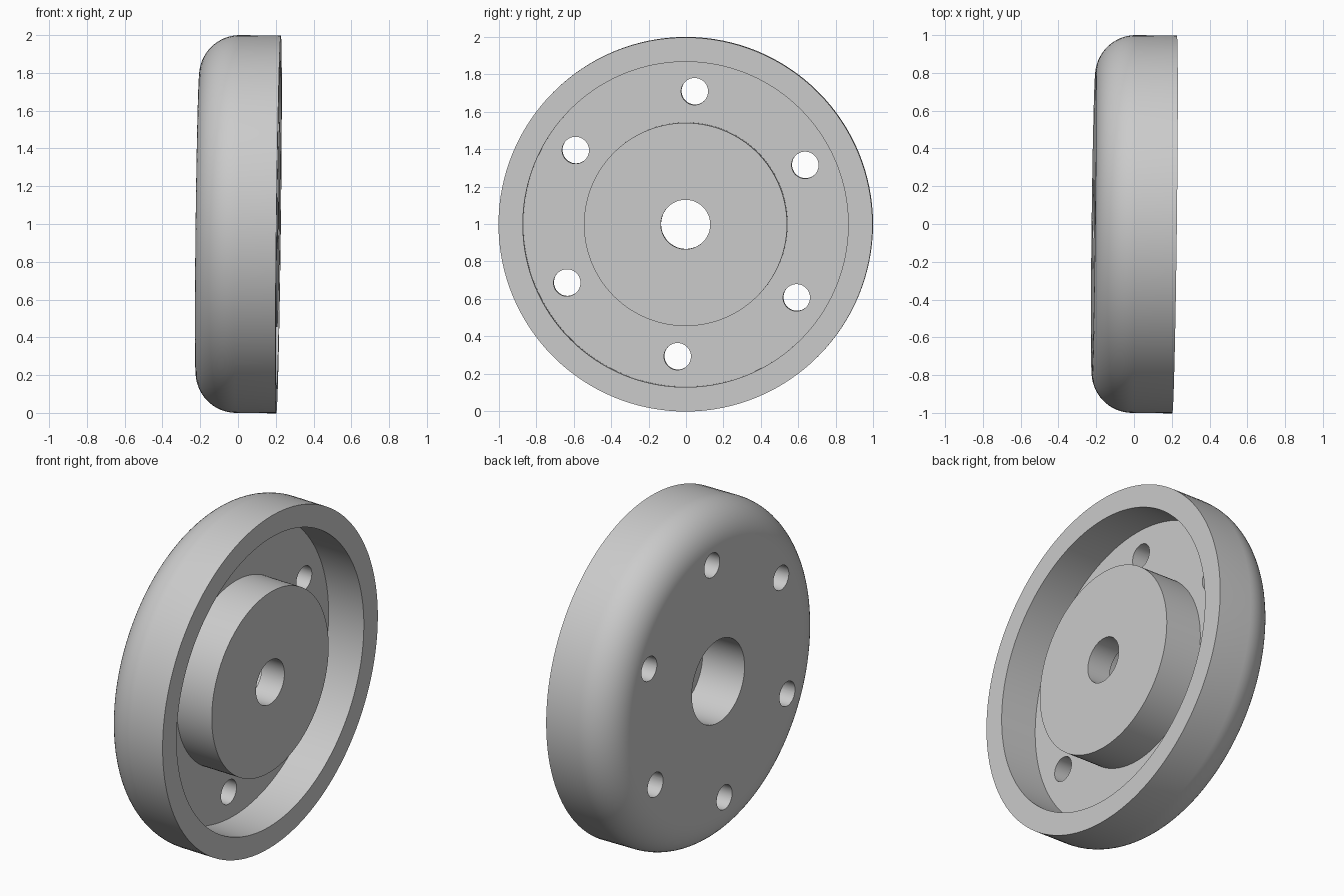
import bpy, bmesh, math
from mathutils import Matrix, Vector

cube = bpy.data.objects.get("Cube")
if cube:
    bpy.data.objects.remove(cube, do_unlink=True)

HALF = 0.215          # half the thickness along the axle
FILLET = 0.215        # rounding of the back rim
GROOVE = 0.235        # depth of the ring groove
COUNTERBORE = 0.28    # depth of the wide bore behind
SEGMENTS = 128


def make_object(name, bm):
    bmesh.ops.recalc_face_normals(bm, faces=bm.faces[:])
    mesh = bpy.data.meshes.new(name)
    bm.to_mesh(mesh)
    bm.free()
    obj = bpy.data.objects.new(name, mesh)
    bpy.context.collection.objects.link(obj)
    return obj


steel = bpy.data.materials.new("plain grey")
steel.use_nodes = True
grey = (0.6, 0.6, 0.6, 1)
steel.diffuse_color = grey
steel.node_tree.nodes["Principled BSDF"].inputs["Base Color"].default_value = grey

# Wheel cross-section as (position along axle, radius), a closed loop
profile = [(-HALF + COUNTERBORE, 0.132), (HALF, 0.132), (HALF, 0.543),
           (HALF - GROOVE, 0.543), (HALF - GROOVE, 0.87), (HALF, 0.87), (HALF, 1)]
for i in range(17):
    a = math.pi / 2 * i / 16
    profile.append((-HALF + FILLET * (1 - math.sin(a)),
                    1 - FILLET + FILLET * math.cos(a)))
profile += [(-HALF, 0.245), (-HALF + COUNTERBORE, 0.245)]

# Wheel body turned around the x axis
bm = bmesh.new()
verts = [bm.verts.new((x, 0, r)) for x, r in profile]
edges = [bm.edges.new((v, verts[i - 1])) for i, v in enumerate(verts)]
bmesh.ops.spin(bm, geom=verts + edges, cent=(0, 0, 0), axis=(1, 0, 0),
               angle=2 * math.pi, steps=SEGMENTS)
bmesh.ops.remove_doubles(bm, verts=bm.verts[:], dist=1e-4)
wheel = make_object("wheel_disc", bm)
wheel.data.materials.append(steel)

# Ring of six bolt holes
bm = bmesh.new()
for i in range(6):
    a = math.radians(86.3 + 60 * i)
    spot = Vector((0, 0.71 * math.cos(a), 0.71 * math.sin(a)))
    bmesh.ops.create_cone(bm, cap_ends=True, segments=48, radius1=0.072,
                          radius2=0.072, depth=1,
                          matrix=Matrix.Translation(spot) @ Matrix.Rotation(math.pi / 2, 4, 'Y'))
cutter = make_object("bolt_hole_cutter", bm)
cutter.data.materials.append(steel)
cutter.hide_render = True

cut = wheel.modifiers.new("bolt holes", 'BOOLEAN')
cut.operation = 'DIFFERENCE'
cut.solver = 'EXACT'
cut.object = cutter
bpy.ops.object.select_all(action='DESELECT')
bpy.context.view_layer.objects.active = wheel
wheel.select_set(True)
bpy.ops.object.modifier_apply(modifier=cut.name)
bpy.data.objects.remove(cutter, do_unlink=True)
bpy.ops.object.shade_smooth_by_angle(angle=math.radians(30))

# Stand the wheel up with its slight lean
wheel.rotation_euler = (0, 0.012, -0.012)
wheel.location = (0, 0, 1)
